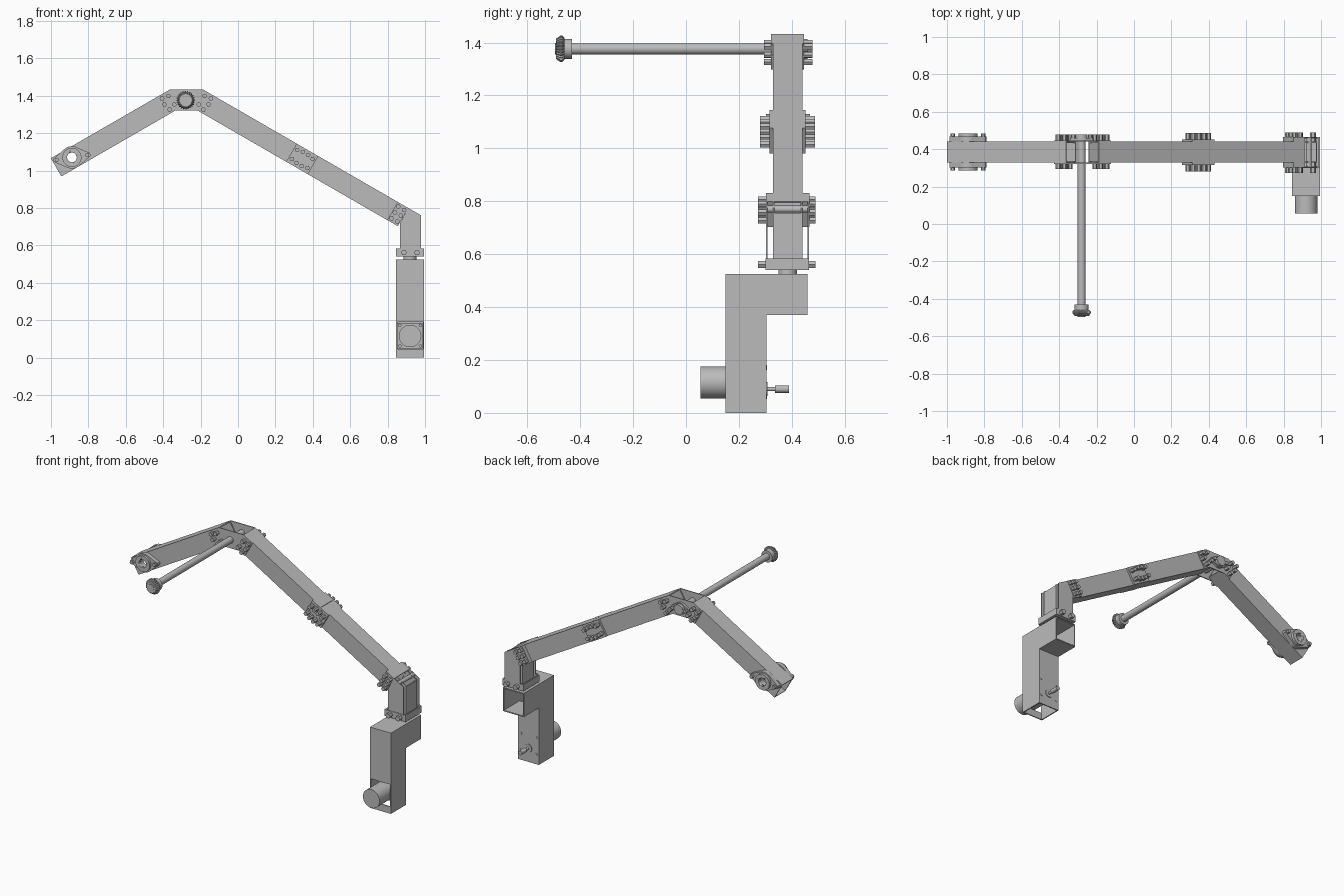
import bpy, bmesh, math
from mathutils import Vector

if "Cube" in bpy.data.objects:
    bpy.data.objects.remove(bpy.data.objects["Cube"], do_unlink=True)

grey = bpy.data.materials.new("plain_grey")
grey.use_nodes = True
grey.diffuse_color = (0.5, 0.5, 0.5, 1)
grey.node_tree.nodes["Principled BSDF"].inputs["Base Color"].default_value = (0.5, 0.5, 0.5, 1)

HALF = 0.056            # half width of the square arm tube
YF, YB = 0.328, 0.44    # front and back faces of the arm
YC = (YF + YB) / 2
ANG = math.radians(30)


def finish(name, bm, smooth=False):
    bmesh.ops.recalc_face_normals(bm, faces=bm.faces)
    me = bpy.data.meshes.new(name)
    bm.to_mesh(me)
    bm.free()
    ob = bpy.data.objects.new(name, me)
    bpy.context.collection.objects.link(ob)
    me.materials.append(grey)
    if smooth:
        bpy.ops.object.select_all(action='DESELECT')
        ob.select_set(True)
        bpy.context.view_layer.objects.active = ob
        bpy.ops.object.shade_smooth_by_angle(angle=math.radians(35))
    return ob


def loft(bm, rings):
    """Skin a list of point rings and cap both ends."""
    loops = [[bm.verts.new(p) for p in r] for r in rings]
    n = len(loops[0])
    for a, b in zip(loops, loops[1:]):
        for i in range(n):
            bm.faces.new((a[i], a[(i + 1) % n], b[(i + 1) % n], b[i]))
    bm.faces.new(loops[0])
    bm.faces.new(loops[-1][::-1])


def prism(bm, pts, y0, y1):
    loft(bm, [[(x, y, z) for x, z in pts] for y in (y0, y1)])


def circle(x, z, r, n=32, turn=0.0):
    return [(x + r * math.cos(turn + math.tau * i / n), z + r * math.sin(turn + math.tau * i / n))
            for i in range(n)]


def rod(name, x, z, y0, y1, r, n=32):
    bm = bmesh.new()
    prism(bm, circle(x, z, r, n), y0, y1)
    return finish(name, bm, True)


def plate(name, pts, y0, y1):
    bm = bmesh.new()
    prism(bm, pts, y0, y1)
    return finish(name, bm)


def boxes(name, *items):
    bm = bmesh.new()
    for x0, x1, y0, y1, z0, z1 in items:
        prism(bm, [(x0, z0), (x1, z0), (x1, z1), (x0, z1)], y0, y1)
    return finish(name, bm)


def tube(name, a, b, wall=0.007):
    """Hollow square tube between two centre points (x, z)."""
    a, b = Vector(a), Vector(b)
    d = (b - a).normalized()
    n = Vector((-d.y, d.x))
    bm = bmesh.new()
    rings = []
    for p in (a, b):
        for h in (HALF, HALF - wall):
            ring = []
            for s, t in ((1, 1), (1, -1), (-1, -1), (-1, 1)):
                q = p + n * h * s
                ring.append(bm.verts.new((q.x, YC + h * t, q.y)))
            rings.append(ring)
    oa, ia, ob, ib = rings
    for p, q in ((oa, ob), (ia, ib), (oa, ia), (ob, ib)):
        for i in range(4):
            j = (i + 1) % 4
            bm.faces.new((p[i], p[j], q[j], q[i]))
    return finish(name, bm)


def frame(origin, angle):
    """Point function: distance along and across a tilted beam."""
    o, d = Vector(origin), Vector((math.cos(angle), math.sin(angle)))
    return lambda s, t: tuple(o + d * s + Vector((-d.y, d.x)) * t)


def bolts(name, points, r=0.013, front=0.295, back=0.478):
    bm = bmesh.new()
    for x, z in points:
        prism(bm, circle(x, z, r, 6), front, YF)
        prism(bm, circle(x, z, r, 6), YB, back)
    finish(name, bm)


def both_sides(name, pts, gap, thick):
    plate(name + "_front", pts, YF - gap - thick, YF - gap)
    plate(name + "_back", pts, YB + gap, YB + gap + thick)


# Centre lines: right beam runs down from the peak, left beam falls the other way
right = frame((-0.215, 1.3845), -ANG)
left = frame((-0.336, 1.3845), math.pi + ANG)
SEAM, END = 0.645, 1.267
tube("upper_right_beam", right(0, 0), right(SEAM - 0.001, 0))
tube("lower_right_beam", right(SEAM + 0.001, 0), right(END, 0))
left_beam = tube("left_beam", left(0, 0), left(0.735, 0))

# Peak joint
peak = [left(0.075, -HALF), (-0.364, 1.433), (-0.187, 1.433), right(0.075, HALF),
        right(0.075, -HALF), (-0.217, 1.321), (-0.334, 1.321), left(0.075, HALF)]
both_sides("peak_plate", peak, 0, 0.006)
pattern = [(0.055, 0.036), (0.02, 0.03), (0.06, 0.002), (0.05, -0.036), (0.015, -0.025)]
bolts("peak_bolts_right", [right(s + 0.005, t) for s, t in pattern])
bolts("peak_bolts_left", [left(s + 0.005, -t) for s, t in pattern])

# Middle splice
both_sides("splice_plate", [right(SEAM + s, t) for s, t in
           ((-0.067, HALF), (0.067, HALF), (0.067, -HALF), (-0.067, -HALF))], 0, 0.012)
bolts("splice_bolts", [right(SEAM + sx * s, sz * t) for sx in (-1, 1) for sz in (-1, 1)
      for s, t in ((0.048, 0.028), (0.016, 0.034))], front=0.28, back=0.487)

# Elbow: upright channel, outer sheets and bracket
corner = [(0.867, 0.545), (0.979, 0.545), (0.979, 0.76), (0.91, 0.80), (0.867, 0.72)]
both_sides("elbow_cheek", corner, -0.006, 0.006)
both_sides("elbow_sheet", corner, 0.02, 0.005)
boxes("elbow_channel_walls", (0.972, 0.979, YF, YB, 0.545, 0.755),
      (0.867, 0.874, YF, YB, 0.545, 0.69))
band = [right(END + s, t) for s, t in ((-0.065, HALF), (0, HALF), (0, -HALF), (-0.065, -HALF))]
both_sides("elbow_bracket", band, 0, 0.026)
bolts("elbow_bolts", [right(END - 0.032 + s, t) for s in (-0.018, 0.018)
      for t in (-0.036, 0, 0.036)], front=0.272, back=0.49)
rod("elbow_pin", 0.935, 0.77, 0.305, 0.462, 0.013)

# Bracket ring and turntable
boxes("turntable_bracket", (0.845, 0.995, 0.30, 0.308, 0.54, 0.583),
      (0.845, 0.995, 0.457, 0.465, 0.54, 0.583), (0.845, 0.853, 0.308, 0.457, 0.54, 0.583),
      (0.987, 0.995, 0.308, 0.457, 0.54, 0.583), (0.853, 0.987, 0.308, 0.457, 0.54, 0.548))
bolts("turntable_bolts", [(0.887, 0.561), (0.957, 0.561)], 0.016, 0.272, 0.49)
bm = bmesh.new()
loft(bm, [[(x, y, z) for x, y in circle(0.92, YC, 0.035)] for z in (0.52, 0.545)])
finish("turntable_disc", bm, True)

# Base: hollow L-shaped column, open underneath and at the back end
bm = bmesh.new()
outline = [(0.15, 0), (0.305, 0), (0.305, 0.37), (0.46, 0.37), (0.46, 0.525), (0.15, 0.525)]
for x0, x1 in ((0.845, 0.852), (0.988, 0.995)):
    loft(bm, [[(x, y, z) for y, z in outline] for x in (x0, x1)])
finish("base_sides", bm)
X0, X1 = 0.852, 0.988
boxes("base_walls", (X0, X1, 0.15, 0.157, 0.19, 0.518), (X0, X1, 0.15, 0.157, 0, 0.045),
      (X0, X1, 0.298, 0.305, 0, 0.377), (X0, X1, 0.305, 0.46, 0.37, 0.377),
      (X0, X1, 0.15, 0.46, 0.518, 0.525))

# Motor with mounting flange, screws, shaft and coupler
rod("motor_body", 0.92, 0.115, 0.055, 0.275, 0.06, 40)
boxes("motor_flange", (0.853, 0.987, 0.275, 0.298, 0.048, 0.185))
for i, (sx, sz) in enumerate(((1, 1), (1, -1), (-1, 1), (-1, -1))):
    rod(f"motor_screw_{i}", 0.92 + sx * 0.055, 0.117 + sz * 0.055, 0.262, 0.307, 0.009, 12)
rod("motor_boss", 0.92, 0.09, 0.305, 0.309, 0.026)
rod("motor_shaft", 0.92, 0.09, 0.305, 0.345, 0.008, 16)
rod("shaft_coupler", 0.92, 0.09, 0.337, 0.39, 0.014, 20)


# Flange bearings
def bearing(name, x, z, r, reach, tilt, y0, y1, y2):
    """Rhombic flange y0-y1 with a round boss to y2 and two lug bolts."""
    d = Vector((math.cos(tilt), math.sin(tilt)))
    pts = []
    for k, (size, c) in enumerate(((0.018, reach), (r, 0), (0.018, -reach), (r, 0))):
        for step in range(-2, 3):
            a = tilt + math.pi / 2 * k + step * math.radians(14)
            pts.append((x + d.x * c + size * math.cos(a), z + d.y * c + size * math.sin(a)))
    flange = plate(name + "_flange", pts, y0, y1)
    boss = rod(name + "_boss", x, z, y1, y2, r * 0.85)
    for i, s in enumerate((-1, 1)):
        rod(f"{name}_bolt_{i}", x + d.x * reach * s, z + d.y * reach * s, y1, y2, 0.012, 6)
    return [flange, boss]


parts = [left_beam]
parts += bearing("end_bearing_front", -0.888, 1.07, 0.06, 0.082, 0.16, YF, 0.302, 0.287)
parts += bearing("end_bearing_back", -0.888, 1.07, 0.06, 0.082, 0.16, YB, 0.468, 0.485)
bearing("peak_bearing", -0.28, 1.376, 0.038, 0.045, 0, YB, 0.46, 0.478)

# Through hole in the free end
cutter = rod("bearing_hole_cutter", -0.888, 1.07, 0.2, 0.6, 0.026)
cutter.hide_render = True
cutter.hide_viewport = True
for ob in parts:
    cut = ob.modifiers.new("hole", 'BOOLEAN')
    cut.operation = 'DIFFERENCE'
    cut.solver = 'EXACT'
    cut.object = cutter

# Long rod with collar and bevel gear
rod("long_rod", -0.28, 1.376, -0.44, 0.45, 0.021)
rod("gear_collar", -0.28, 1.376, -0.462, -0.43, 0.038)
bm = bmesh.new()
rings = []
for y, r in ((-0.46, 0.042), (-0.468, 0.05), (-0.475, 0.05), (-0.492, 0.038)):
    ring = []
    for i in range(96):
        k = r * (0.88 if i % 4 > 1 else 1.0)
        a = math.tau * i / 96
        ring.append((-0.28 + k * math.cos(a), y, 1.376 + k * math.sin(a)))
    rings.append(ring)
loft(bm, rings)
finish("bevel_gear", bm)
rod("gear_hub", -0.28, 1.376, -0.496, -0.49, 0.022)
